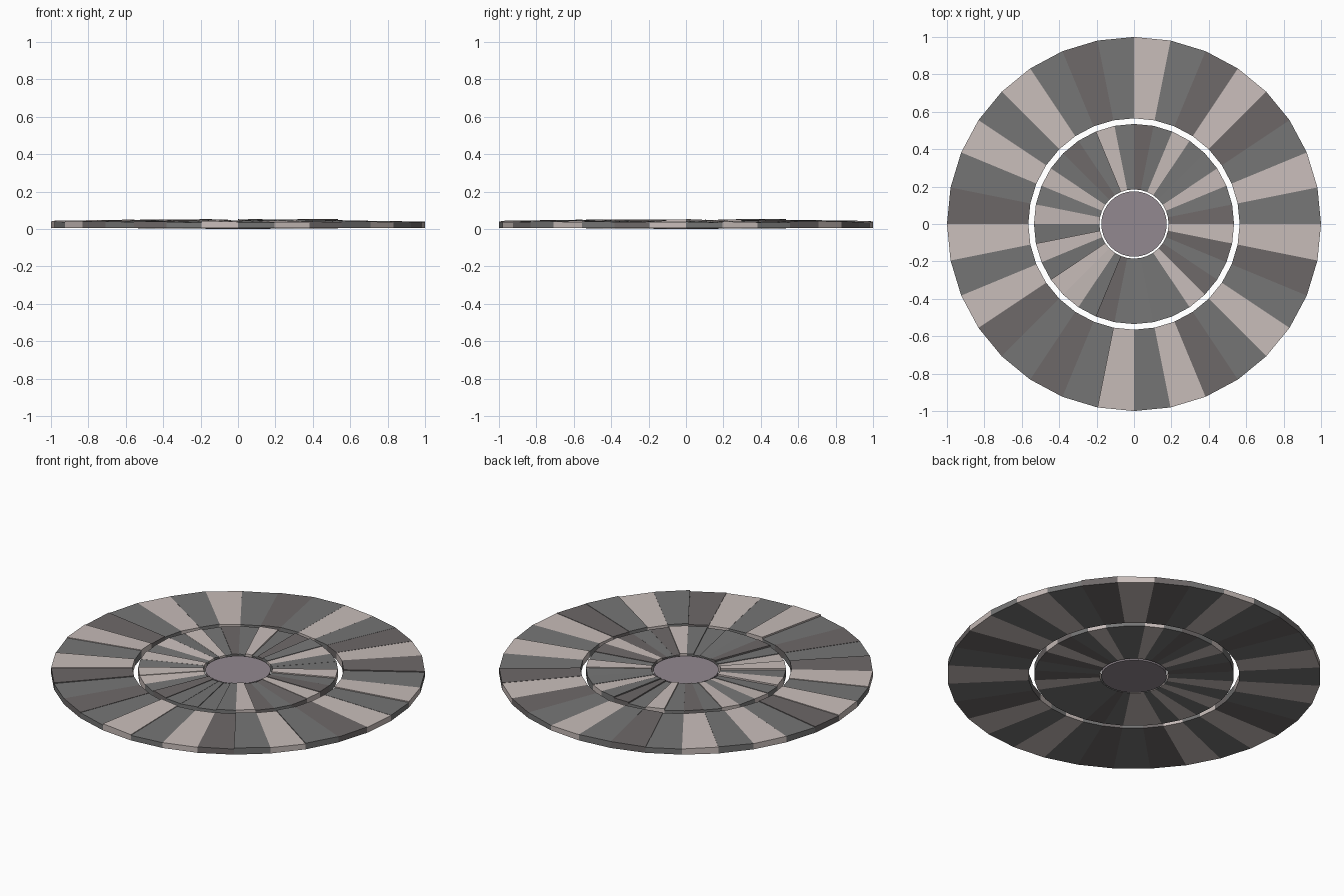
import bpy, bmesh, math, random

if "Cube" in bpy.data.objects:
    bpy.data.objects.remove(bpy.data.objects["Cube"])

random.seed(4)
N = 32
STEP = 2 * math.pi / N


def material(name, rgb):
    m = bpy.data.materials.new(name)
    m.diffuse_color = (*rgb, 1)
    m.use_nodes = True
    m.node_tree.nodes["Principled BSDF"].inputs["Base Color"].default_value = m.diffuse_color
    return m


COLOURS = {
    "g": material("grey_stone", (0.18, 0.18, 0.18)),
    "b": material("brown_stone", (0.155, 0.14, 0.14)),
    "l": material("light_stone", (0.58, 0.51, 0.49)),
}
centre_mat = material("centre_stone", (0.29, 0.25, 0.28))


def finish(name, bm, mats):
    bmesh.ops.recalc_face_normals(bm, faces=bm.faces)
    mesh = bpy.data.meshes.new(name)
    bm.to_mesh(mesh)
    bm.free()
    for m in mats:
        mesh.materials.append(m)
    ob = bpy.data.objects.new(name, mesh)
    bpy.context.collection.objects.link(ob)


def stone_ring(name, r_in, r_out, z_bot, top_in, top_out, pattern):
    """Ring of wedge stones, each with its own slightly uneven top."""
    bm = bmesh.new()
    keys = list(COLOURS)
    for i, key in enumerate(pattern):
        lift = random.uniform(-0.004, 0.004)
        tilt = random.uniform(-0.003, 0.003)
        bottom, top = [], []
        for r, k, z in ((r_in, 0, top_in), (r_out, 0, top_out),
                        (r_out, 1, top_out), (r_in, 1, top_in)):
            a = (i + k) * STEP
            x, y = r * math.cos(a), r * math.sin(a)
            bottom.append(bm.verts.new((x, y, z_bot)))
            top.append(bm.verts.new((x, y, z + lift + (tilt if k else -tilt))))
        faces = [bm.faces.new(bottom[::-1]), bm.faces.new(top)]
        for j in range(4):
            n = (j + 1) % 4
            faces.append(bm.faces.new((bottom[j], bottom[n], top[n], top[j])))
        for f in faces:
            f.material_index = keys.index(key)
    finish(name, bm, COLOURS.values())


# Outer and inner paving rings, colours counter-clockwise from +x
stone_ring("outer_ring", 0.565, 1.0, 0.005, 0.045, 0.039,
           "glgblbglgbglglgblglbgbglglbglgbl")
stone_ring("inner_ring", 0.185, 0.535, 0.003, 0.046, 0.048,
           "bglgglgbglgbglglglgllgbgggglbgbl"[:N])

# Centre disc
bm = bmesh.new()
bmesh.ops.create_cone(bm, cap_ends=True, segments=N, radius1=0.175, radius2=0.175, depth=0.04)
bmesh.ops.translate(bm, verts=bm.verts, vec=(0, 0, 0.02))
finish("centre_disc", bm, [centre_mat])
